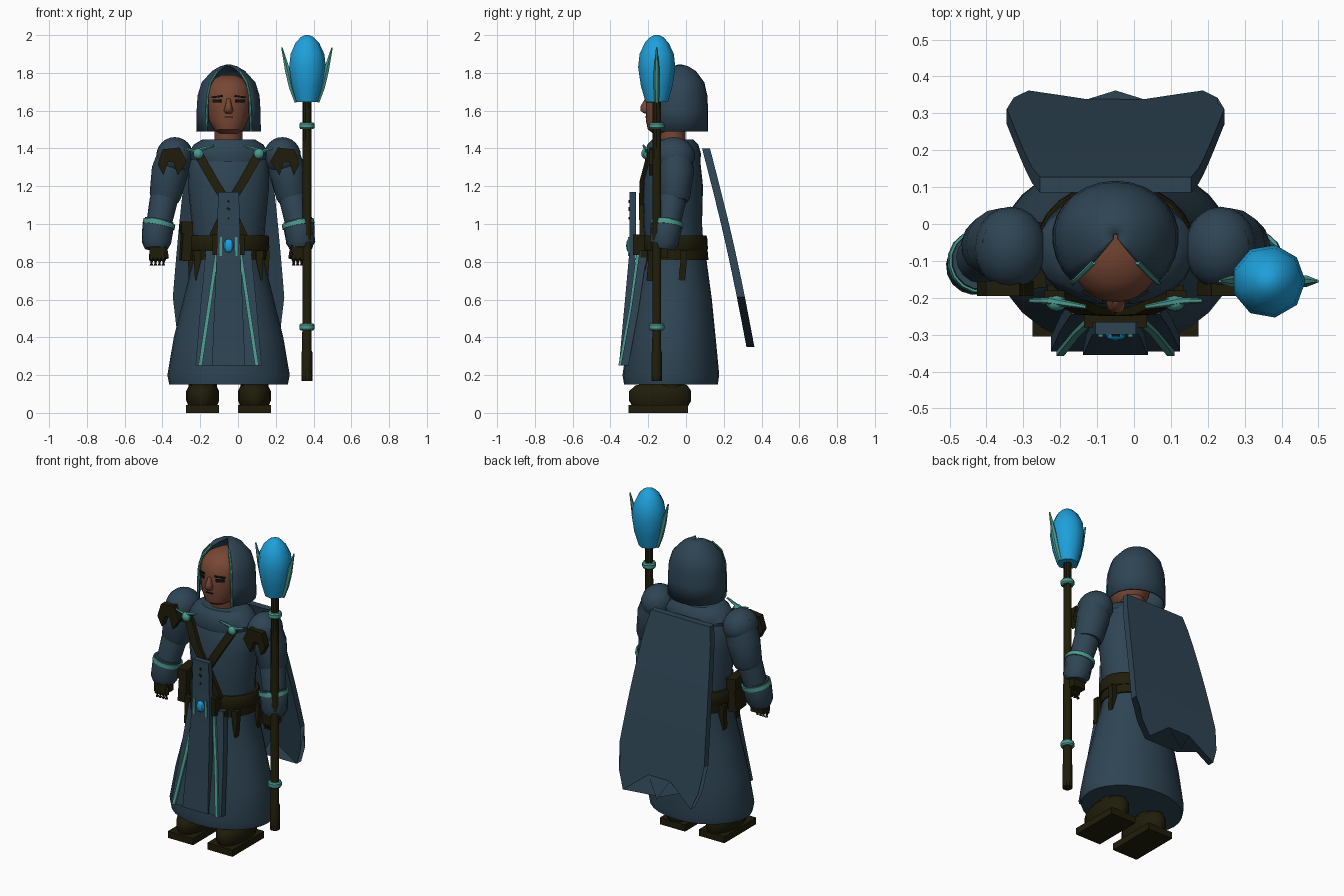
import bpy, bmesh, math
from mathutils import Vector, Matrix

CX = -0.05  # body centre line


def mat(name, c):
    m = bpy.data.materials.new(name)
    m.diffuse_color = (*c, 1)
    return m


CLOTH = mat("slate_cloth", (0.027, 0.058, 0.087))
LEATHER = mat("dark_leather", (0.014, 0.012, 0.003))
TEAL = mat("teal_trim", (0.07, 0.32, 0.27))
CRYSTAL = mat("blue_crystal", (0.013, 0.35, 0.70))
SKIN = mat("skin", (0.185, 0.063, 0.034))
INK = mat("ink", (0.006, 0.007, 0.008))


def finish(name, bm, material, angle=35):
    bmesh.ops.recalc_face_normals(bm, faces=bm.faces)
    me = bpy.data.meshes.new(name)
    bm.to_mesh(me)
    bm.free()
    me.materials.append(material)
    ob = bpy.data.objects.new(name, me)
    bpy.context.collection.objects.link(ob)
    bpy.ops.object.select_all(action='DESELECT')
    ob.select_set(True)
    bpy.context.view_layer.objects.active = ob
    bpy.ops.object.shade_smooth_by_angle(angle=math.radians(angle))
    return ob


def skin_rings(bm, rings, closed=True, caps=True):
    vs = [[bm.verts.new(p) for p in r] for r in rings]
    n = len(vs[0])
    for a, b in zip(vs, vs[1:]):
        for i in range(n if closed else n - 1):
            j = (i + 1) % n
            bm.faces.new((a[i], a[j], b[j], b[i]))
    if caps:
        bm.faces.new(vs[0])
        bm.faces.new(vs[-1])


def loft(name, rows, material, n=24, x=CX, angle=35):
    """Stacked ellipses, rows of (z, y centre, x radius, y radius)."""
    bm = bmesh.new()
    skin_rings(bm, [[(x + rx * math.cos(2 * math.pi * i / n), cy + ry * math.sin(2 * math.pi * i / n), z)
                     for i in range(n)] for z, cy, rx, ry in rows])
    return finish(name, bm, material, angle)


def tube(name, pts, radii, material, n=12):
    pts = [Vector(p) for p in pts]
    rings = []
    for k, p in enumerate(pts):
        d = pts[min(k + 1, len(pts) - 1)] - pts[max(k - 1, 0)]
        q = d.to_track_quat('Z', 'Y')
        rings.append([p + q @ Vector((radii[k] * math.cos(2 * math.pi * i / n),
                                      radii[k] * math.sin(2 * math.pi * i / n), 0)) for i in range(n)])
    bm = bmesh.new()
    skin_rings(bm, rings)
    return finish(name, bm, material)


def strip(name, rows, thick, material):
    """Flat band, rows of (x, y, z, half width), thickened backwards."""
    bm = bmesh.new()
    skin_rings(bm, [[(x - w, y, z), (x + w, y, z), (x + w, y + thick, z), (x - w, y + thick, z)]
                    for x, y, z, w in rows])
    return finish(name, bm, material)


def box(name, loc, size, material, rot=(0, 0, 0)):
    bm = bmesh.new()
    bmesh.ops.create_cube(bm, size=1)
    r = Matrix.Rotation(rot[2], 4, 'Z') @ Matrix.Rotation(rot[1], 4, 'Y') @ Matrix.Rotation(rot[0], 4, 'X')
    bm.transform(Matrix.Translation(loc) @ r @ Matrix.Diagonal((*size, 1)))
    return finish(name, bm, material)


def ball(name, loc, size, material, u=16, v=10):
    bm = bmesh.new()
    bmesh.ops.create_uvsphere(bm, u_segments=u, v_segments=v, radius=1)
    bm.transform(Matrix.Translation(loc) @ Matrix.Diagonal((*size, 1)))
    return finish(name, bm, material)


# Robe, torso, mantle
loft("robe_skirt", [(0.15, -0.08, 0.314, 0.248), (0.2, -0.08, 0.324, 0.256), (0.4, -0.075, 0.29, 0.232),
                    (0.6, -0.07, 0.24, 0.207), (0.8, -0.065, 0.19, 0.175), (0.9, -0.06, 0.19, 0.16)], CLOTH, 28)
loft("torso", [(0.85, -0.06, 0.185, 0.155), (1.0, -0.07, 0.195, 0.155), (1.2, -0.07, 0.215, 0.16),
               (1.34, -0.065, 0.21, 0.14), (1.43, -0.06, 0.15, 0.1)], CLOTH)
loft("mantle", [(1.33, -0.07, 0.20, 0.145), (1.37, -0.07, 0.215, 0.15), (1.42, -0.07, 0.185, 0.135),
                (1.447, -0.07, 0.14, 0.11)], CLOTH)
loft("belt", [(0.86, -0.06, 0.21, 0.172), (0.87, -0.06, 0.216, 0.176), (0.93, -0.06, 0.214, 0.172),
              (0.94, -0.06, 0.207, 0.166)], LEATHER)
loft("belt_lower", [(0.81, -0.06, 0.198, 0.179), (0.865, -0.06, 0.202, 0.174)], LEATHER)

# Neck, head and face
loft("neck", [(1.4, -0.07, 0.075, 0.07), (1.53, -0.08, 0.075, 0.075)], SKIN, 16)
loft("head", [(1.48, -0.115, 0.05, 0.06), (1.50, -0.112, 0.08, 0.09), (1.55, -0.10, 0.105, 0.113),
              (1.62, -0.09, 0.118, 0.122), (1.68, -0.09, 0.122, 0.122), (1.73, -0.085, 0.112, 0.112),
              (1.765, -0.075, 0.085, 0.085), (1.79, -0.06, 0.035, 0.04)], SKIN)
loft("nose", [(1.585, -0.21, 0.015, 0.012), (1.6, -0.215, 0.026, 0.028), (1.625, -0.213, 0.018, 0.028),
              (1.665, -0.205, 0.01, 0.012)], SKIN, 10, angle=60)
box("mouth", (CX, -0.213, 1.566), (0.045, 0.009, 0.006), INK)
for s in (-1, 1):
    box("eye", (CX + s * 0.062, -0.197, 1.652), (0.05, 0.009, 0.016), INK, (0, 0, s * 0.5))
    box("brow", (CX + s * 0.062, -0.197, 1.674), (0.062, 0.009, 0.009), INK, (0, s * 0.12, s * 0.5))

# Hood, open at the front
HOOD = [(1.49, 0.172, 0.15), (1.6, 0.17, 0.15), (1.68, 0.165, 0.146), (1.75, 0.143, 0.13),
        (1.81, 0.088, 0.085), (1.835, 0.045, 0.045), (1.845, 0.008, 0.008)]
OPEN = math.radians(43)


def hood_point(row, a):
    z, rx, ry = row
    return (CX + rx * math.sin(a), -0.033 - ry * math.cos(a) * (1.15 if math.cos(a) > 0 else 1), z)


bm = bmesh.new()
skin_rings(bm, [[hood_point(r, OPEN + (2 * math.pi - 2 * OPEN) * i / 20) for i in range(21)] for r in HOOD],
           closed=False, caps=False)
hood = finish("hood", bm, CLOTH)
mod = hood.modifiers.new("thickness", 'SOLIDIFY')
mod.thickness = 0.012
mod.offset = -1
for s in (-1, 1):
    tube("hood_trim", [hood_point(r, s * OPEN) for r in HOOD[:5]], [0.007] * 5, TEAL, 6)

# Cape: flat widening sheet with a scalloped hem, columns of (side, length)
HEM = [(-1, 0.75), (-0.9, 0.9), (-0.75, 1), (-0.5, 0.94), (-0.25, 0.88), (0, 1),
       (0.25, 0.88), (0.5, 0.94), (0.75, 1), (0.9, 0.9), (1, 0.75)]
bm = bmesh.new()
rings = []
for k in range(9):
    t = k / 8
    front = []
    for u, length in HEM:
        v = t * length
        front.append((CX + u * (0.205 + 0.11 * v ** 0.7), 0.085 + 0.235 * v + 0.012 * math.sin(math.pi * v), 1.4 - 1.05 * v))
    rings.append(front + [(x, y + 0.042, z) for x, y, z in reversed(front)])
skin_rings(bm, rings)
finish("cape", bm, CLOTH)

# Central tabard with clasp gem
strip("tabard", [(CX, -0.30, 1.17, 0.055), (CX, -0.30, 0.85, 0.063), (CX, -0.355, 0.25, 0.088)], 0.035, CLOTH)
for z, w in ((1.12, 0.012), (1.08, 0.02), (1.03, 0.008)):
    box("tabard_mark", (CX, -0.301, z), (w, 0.008, 0.012), INK, (0, 0.6, 0))
ball("clasp_gem", (CX, -0.302, 0.885), (0.028, 0.015, 0.036), CRYSTAL, 8, 6)
box("buckle", (CX, -0.25, 0.89), (0.17, 0.06, 0.11), LEATHER)

# Staff
SX, SY = 0.365, -0.155
tube("staff_shaft", [(SX, SY, 0.17), (SX, SY, 0.32), (SX, SY, 0.33), (SX, SY, 1.67)],
     [0.029, 0.029, 0.025, 0.023], LEATHER, 10)
for z in (0.455, 1.52):
    loft("staff_band", [(z - 0.018, SY, 0.034, 0.034), (z - 0.01, SY, 0.04, 0.04),
                        (z + 0.01, SY, 0.04, 0.04), (z + 0.018, SY, 0.034, 0.034)], TEAL, 12, SX)
loft("staff_crystal", [(z, SY, r, r) for z, r in ((1.645, 0.06), (1.73, 0.085), (1.83, 0.1), (1.9, 0.092),
                                                 (1.96, 0.064), (1.99, 0.034), (2.0, 0.012))], CRYSTAL, 9, SX, 60)
for s in (-1, 1):
    tube("staff_claw", [(SX + s * o, SY, z) for o, z in ((0.055, 1.645), (0.08, 1.72), (0.102, 1.81), (0.133, 1.935))],
         [0.012, 0.016, 0.016, 0.004], TEAL, 6)

PLATE = [(0.35, 1.395), (0.26, 1.405), (0.222, 1.33), (0.27, 1.257), (0.29, 1.325), (0.32, 1.33),
         (0.345, 1.257), (0.375, 1.315)]
for s in (-1, 1):
    def P(o, y, z):
        return (CX + s * o, y, z)

    # Sleeve, cuff and hand
    ball("shoulder", P(0.285, -0.065, 1.36), (0.098, 0.112, 0.1), CLOTH, 20, 12)
    tube("upper_arm", [P(0.28, -0.06, 1.4), P(0.31, -0.055, 1.28), P(0.335, -0.06, 1.15), P(0.34, -0.062, 1.125)],
         [0.085, 0.098, 0.085, 0.074], CLOTH, 16)
    tube("forearm", [P(0.33, -0.06, 1.2), P(0.345, -0.075, 1.12), P(0.372, -0.1, 0.98)], [0.066, 0.074, 0.066], CLOTH, 16)
    tube("cuff", [P(0.366, -0.1, 1.02), P(0.374, -0.105, 0.98), P(0.382, -0.115, 0.9), P(0.382, -0.12, 0.87)],
         [0.078, 0.083, 0.078, 0.062], CLOTH, 16)
    tube("cuff_trim", [P(0.366, -0.1, 1.012), P(0.371, -0.103, 0.988)], [0.087, 0.087], TEAL, 16)
    box("palm", P(0.376, -0.13, 0.855), (0.085, 0.07, 0.07), LEATHER)
    for k in range(4):
        o = 0.345 + 0.021 * k
        tube("finger", [P(o, -0.14, 0.84), P(o, -0.155, 0.81), P(o, -0.145, 0.782)], [0.013, 0.013, 0.01], LEATHER, 6)
    tube("thumb", [P(0.335, -0.15, 0.86), P(0.325, -0.17, 0.82)], [0.014, 0.01], LEATHER, 6)

    # Notched shoulder plate
    bm = bmesh.new()
    skin_rings(bm, [[P(o, y, z) for o, z in PLATE] for y in (-0.195, -0.155)])
    finish("shoulder_plate", bm, LEATHER)

    # Crossing strap and brooch
    strip("chest_strap", [(*P(0.165, -0.205, 1.38), 0.027), (*P(0.08, -0.245, 1.23), 0.027),
                          (*P(0, -0.25, 1.1), 0.027), (*P(-0.075, -0.245, 0.94), 0.027)], 0.025, LEATHER)
    ball("brooch", P(0.16, -0.215, 1.372), (0.028, 0.022, 0.028), TEAL, 10, 8)
    tube("brooch_pin_outer", [P(0.14, -0.208, 1.375), P(0.235, -0.208, 1.40)], [0.012, 0.006], TEAL, 6)
    tube("brooch_pin_inner", [P(0.18, -0.208, 1.385), P(0.08, -0.225, 1.415)], [0.012, 0.006], TEAL, 6)

    # Front skirt panel with trim
    strip("skirt_panel", [(*P(0.085, -0.245, 0.86), 0.035), (*P(0.10, -0.29, 0.55), 0.05),
                          (*P(0.12, -0.345, 0.25), 0.055)], 0.04, CLOTH)
    strip("panel_trim", [(*P(0.062, -0.262, 0.85), 0.009), (*P(0.105, -0.302, 0.55), 0.01),
                         (*P(0.15, -0.358, 0.25), 0.01)], 0.018, TEAL)
    strip("clasp_bar", [(*P(0.04, -0.306, 0.93), 0.006), (*P(0.042, -0.306, 0.83), 0.006)], 0.009, TEAL)

    # Belt tatters
    for o, y, z in ((0.105, -0.24, 0.76), (0.165, -0.2, 0.70), (0.197, -0.03, 0.70)):
        strip("belt_tatter", [(*P(o, y, 0.86), 0.02), (*P(o, y, 0.8), 0.018), (*P(o + 0.01, y - 0.01, z), 0.003)],
              0.035, LEATHER)

    # Boots
    box("boot_sole", P(0.137, -0.147, 0.021), (0.175, 0.315, 0.042), LEATHER)
    loft("boot_foot", [(0.035, -0.137, 0.075, 0.15), (0.065, -0.137, 0.087, 0.167), (0.115, -0.137, 0.087, 0.167),
                       (0.145, -0.13, 0.072, 0.14), (0.155, -0.12, 0.05, 0.1)], LEATHER, 18, CX + s * 0.137, 50)
    tube("boot_shaft", [P(0.137, -0.09, 0.06), P(0.137, -0.085, 0.2)], [0.075, 0.075], LEATHER, 14)

# Belt pouch
box("pouch", (-0.275, -0.11, 0.905), (0.05, 0.12, 0.2), LEATHER, (0, 0.06, 0.1))
box("pouch_flap", (-0.275, -0.11, 0.98), (0.06, 0.13, 0.065), LEATHER, (0, 0.06, 0.1))
